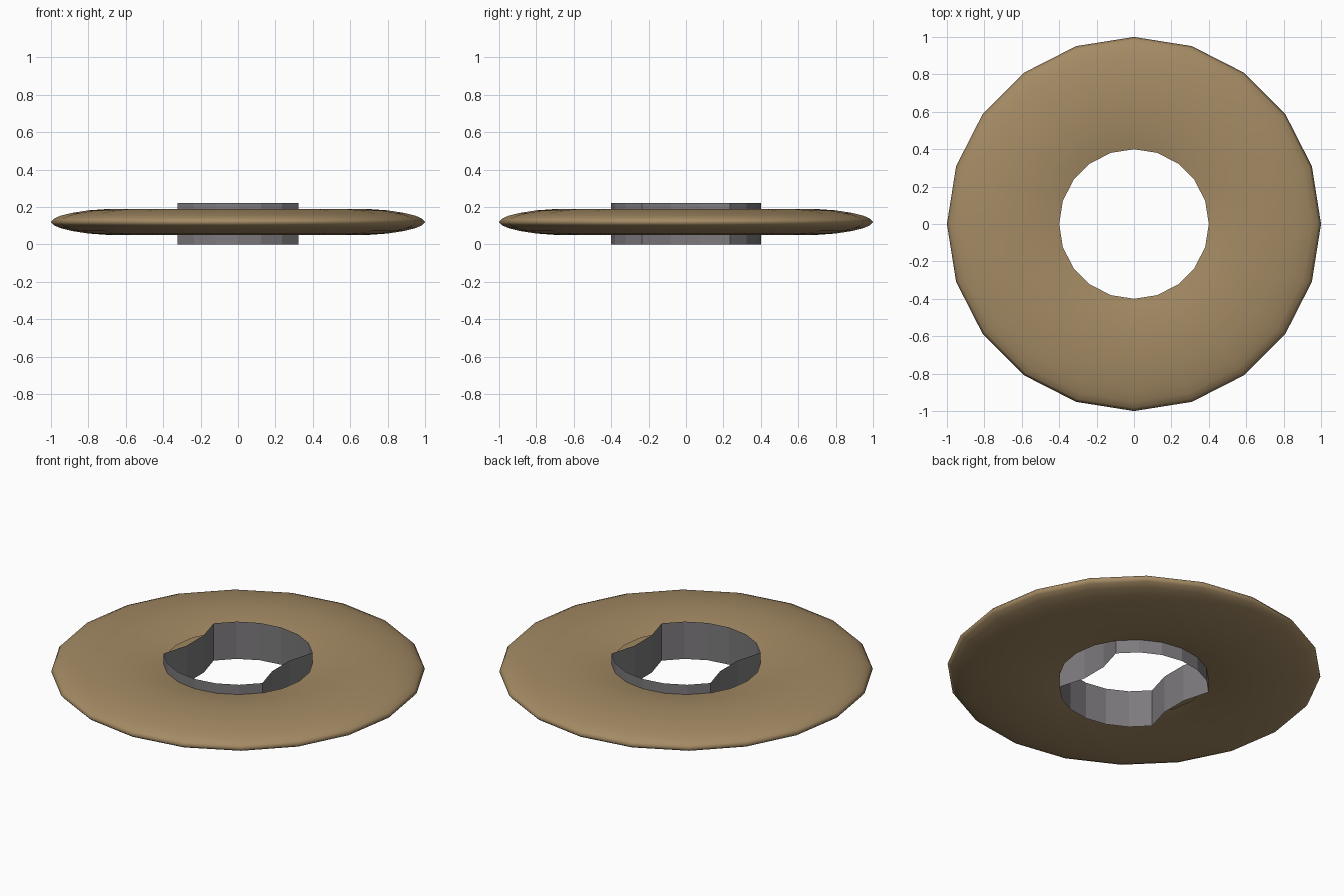
import bpy, bmesh, math

if "Cube" in bpy.data.objects:
    bpy.data.objects.remove(bpy.data.objects["Cube"])

SIDES = 20


def material(name, rgb):
    m = bpy.data.materials.new(name)
    m.diffuse_color = (*rgb, 1)
    m.use_nodes = True
    m.node_tree.nodes["Principled BSDF"].inputs["Base Color"].default_value = m.diffuse_color
    return m


def build(name, loops, mat, smooth):
    """Bridge a list of closed vertex loops into a skin."""
    bm = bmesh.new()
    rings = [[bm.verts.new(p) for p in loop] for loop in loops]
    for a, b in zip(rings, rings[1:]):
        n = len(a)
        for i in range(n):
            j = (i + 1) % n
            f = bm.faces.new((a[i], a[j], b[j], b[i]))
            f.smooth = smooth
    me = bpy.data.meshes.new(name)
    bm.to_mesh(me)
    bm.free()
    me.materials.append(mat)
    ob = bpy.data.objects.new(name, me)
    bpy.context.collection.objects.link(ob)
    return ob


def polar(r, deg):
    a = math.radians(deg)
    return r * math.cos(a), r * math.sin(a)


tan = material("tan", (0.37, 0.255, 0.127))
grey = material("grey", (0.205, 0.195, 0.205))

# Flat rounded disc: half profile (radius, half thickness), mirrored below
half = [(0.4, 0.042), (0.48, 0.057), (0.58, 0.067), (0.7, 0.069), (0.8, 0.062),
        (0.89, 0.048), (0.95, 0.033), (0.985, 0.017)]
profile = [(r, 0.12 - h) for r, h in half] + [(1.0, 0.12)] + \
          [(r, 0.12 + h) for r, h in reversed(half)]
build("disc",
      [[(*polar(r, 360 / SIDES * i), z) for i in range(SIDES)] for r, z in profile],
      tan, True)

# Hub sleeve: two arcs joined by side walls that step inwards
outline = [polar(0.4, d) for d in range(36, 145, 18)] + [(-0.28, 0.08), (-0.28, -0.08)]
outline += [(-x, -y) for x, y in outline]
build("hub_sleeve", [[(x, y, z) for x, y in outline] for z in (0.0, 0.22)], grey, False)
